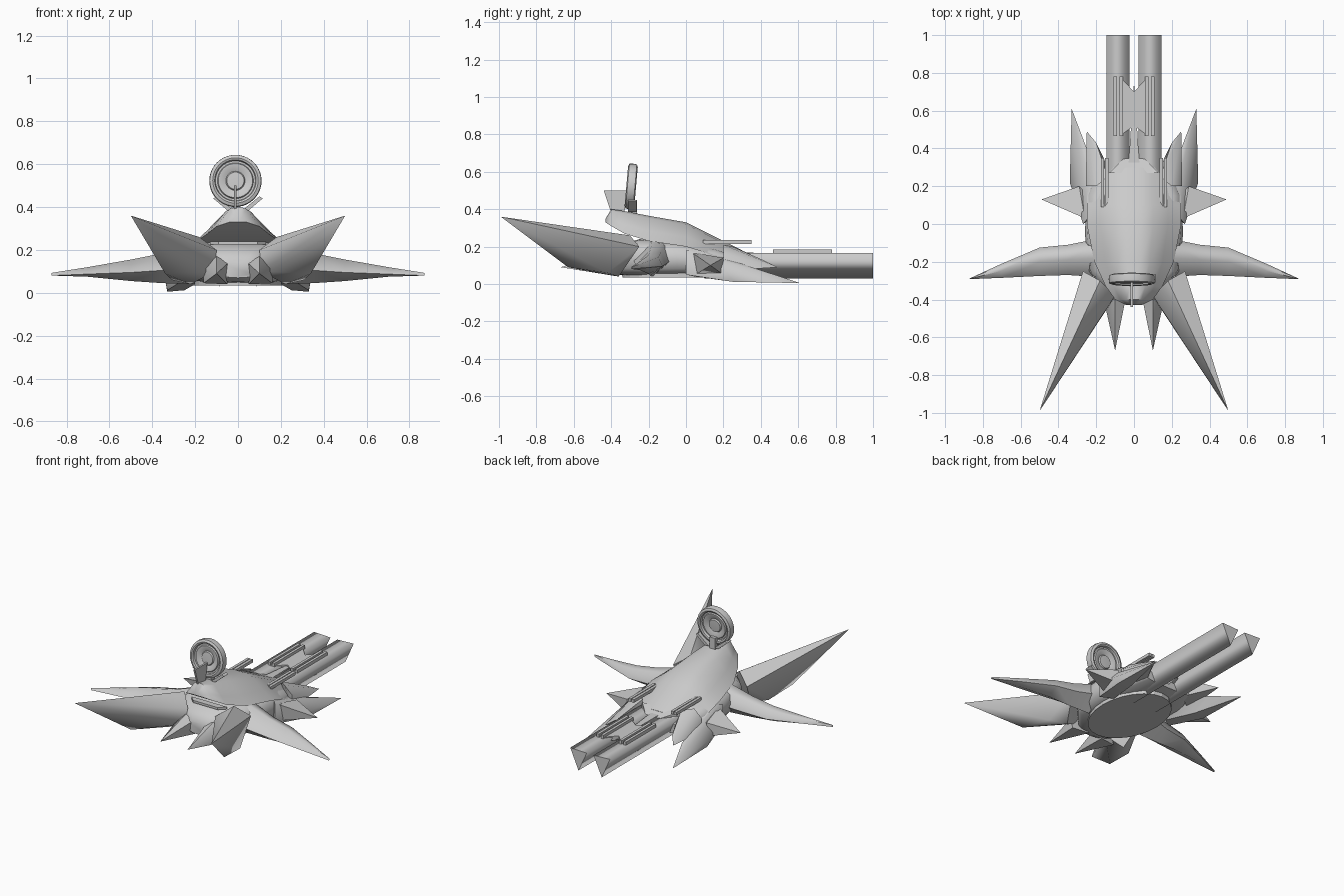
import bpy, bmesh, math
from mathutils import Matrix, Vector

cube = bpy.data.objects.get("Cube")
if cube:
    bpy.data.objects.remove(cube, do_unlink=True)

grey = bpy.data.materials.new("hull_grey")
grey.use_nodes = True
colour = (0.6, 0.6, 0.6, 1)
grey.diffuse_color = colour
grey.node_tree.nodes["Principled BSDF"].inputs["Base Color"].default_value = colour


def finish(name, bm, angle=40):
    bmesh.ops.recalc_face_normals(bm, faces=bm.faces)
    mesh = bpy.data.meshes.new(name)
    bm.to_mesh(mesh)
    bm.free()
    mesh.materials.append(grey)
    obj = bpy.data.objects.new(name, mesh)
    bpy.context.collection.objects.link(obj)
    bpy.ops.object.select_all(action='DESELECT')
    obj.select_set(True)
    bpy.context.view_layer.objects.active = obj
    if angle:
        bpy.ops.object.shade_smooth_by_angle(angle=math.radians(angle))
    return obj


def loft(name, rings, angle=40):
    """Skin a list of equal-length closed rings and cap both ends."""
    bm = bmesh.new()
    rows = [[bm.verts.new(p) for p in ring] for ring in rings]
    n = len(rows[0])
    for a, b in zip(rows, rows[1:]):
        for i in range(n):
            j = (i + 1) % n
            bm.faces.new((a[i], a[j], b[j], b[i]))
    bm.faces.new(rows[0])
    bm.faces.new(rows[-1])
    return finish(name, bm, angle)


def hull(name, points, angle=40):
    """Faceted solid wrapped round a few corner points."""
    bm = bmesh.new()
    verts = [bm.verts.new(p) for p in points]
    out = bmesh.ops.convex_hull(bm, input=verts)
    loose = {v for v in out["geom_interior"] if isinstance(v, bmesh.types.BMVert)}
    bmesh.ops.delete(bm, geom=list(loose), context='VERTS')
    return finish(name, bm, angle)


def plate(name, outline, low, high):
    return loft(name, [[(x, y, z) for x, y in outline] for z in (low, high)], 0)


def box(name, x, y, z):
    return plate(name, [(x[0], y[0]), (x[1], y[0]), (x[1], y[1]), (x[0], y[1])], *z)


def flip(points, s):
    return [(s * x, y, z) for x, y, z in points]


# Upper shell: sloping cover with a raised nose
SHELL = [(-1, 0), (-.72, .4), (-.4, .9), (-.15, 1), (.15, 1), (.4, .9), (.72, .4), (1, 0)]
stations = [(-.43, .04, .35, .33), (-.40, .10, .40, .31), (-.33, .15, .39, .27),
            (-.20, .21, .365, .23), (0, .25, .33, .2), (.1, .25, .28, .17),
            (.3, .24, .18, .09)]
loft("upper_shell", [[(u * w, y, base + v * (top - base)) for u, v in SHELL]
                     for y, w, top, base in stations], 50)

# Lower hull: rounded belly
stations = [(-.42, .07, .15, .07), (-.38, .12, .20, .05), (-.25, .24, .24, .04),
            (-.05, .26, .23, .04), (.15, .25, .2, .045), (.32, .18, .14, .07)]
rings = []
for y, w, top, low in stations:
    ring = []
    for k in range(16):
        a = math.tau * k / 16
        c, s = math.cos(a), math.sin(a)
        ring.append((w * math.copysign(abs(c) ** .6, c), y,
                     (top + low) / 2 + (top - low) / 2 * math.copysign(abs(s) ** .6, s)))
    rings.append(ring)
loft("lower_hull", rings, 50)

# Oval belly plate
plate("belly_plate", [(.21 * math.cos(math.tau * k / 24), -.04 + .3 * math.sin(math.tau * k / 24))
                      for k in range(24)], .035, .06)

# Lip under the nose
plate("nose_lip", [(-.13, -.3), (-.09, -.34), (.09, -.34), (.13, -.3)], .225, .24)

# Middle point of the shell's rear edge
hull("rear_centre_point", [(0, .4, .14), (-.13, .27, .19), (.13, .27, .19),
                           (-.13, .27, .1), (.13, .27, .1)])

for s, side in ((1, "left"), (-1, "right")):
    # Long raised front spikes
    hull(side + "_front_spike", flip([
        (.5, -.99, .36), (.18, -.3, .26), (.1, -.38, .2), (.11, -.4, .1),
        (.34, -.63, .09), (.27, -.25, .2), (.22, -.36, .04), (.31, -.42, .06)], s), 60)
    # Small spikes below the nose
    hull(side + "_small_spike", flip([
        (.1, -.67, .09), (.045, -.4, .14), (.1, -.4, .17), (.16, -.4, .12),
        (.16, -.38, .045), (.05, -.36, .04)], s), 60)
    # Swept side wings
    rings = []
    for x, front, back, top, low in ((.2, -.28, -.08, .23, .04), (.35, -.27, -.11, .185, .045),
                                     (.5, -.275, -.125, .155, .055), (.7, -.285, -.21, .12, .075),
                                     (.87, -.292, -.288, .093, .088)):
        mid, zmid = (front + back) / 2, (top + low) / 2
        rings.append(flip([(x, front, zmid - .01), (x, mid, low), (x, back, zmid - .01),
                           (x, back * .7 + mid * .3, top * .8 + zmid * .2), (x, mid, top)], s))
    loft(side + "_wing", rings, 60)
    # Short side thorns
    hull(side + "_side_thorn", flip([
        (.49, .13, .1), (.26, .03, .17), (.29, .2, .14), (.26, .05, .05), (.29, .2, .05),
        (.2, .1, .1)], s), 50)
    # Low rear spikes
    hull(side + "_rear_spike", flip([
        (.33, .61, .005), (.34, .22, .06), (.27, 0, .18), (.2, .08, .18), (.2, .05, .04),
        (.27, 0, .05), (.25, .4, .07), (.33, .25, .012), (.25, .27, .012)], s), 60)
    # Points at the rear corners of the shell
    hull(side + "_shell_point", flip([
        (.25, .49, .09), (.14, .25, .2), (.2, .2, .21), (.255, .2, .16), (.255, .2, .07),
        (.14, .28, .08), (.16, .35, .13), (.2, .43, .12)], s), 50)
    # Rear barrels: three-sided prisms
    barrel = loft(side + "_barrel", [[(s * .025, y, .16), (s * .145, y, .165), (s * .085, y, .03)]
                                     for y in (.1, 1)], 0)
    for face in barrel.data.polygons:
        face.use_smooth = abs(face.normal.y) < .5
    # Thin rails over the barrels and shell
    for i, x in enumerate((.058, .09)):
        box(f"{side}_barrel_rail_{i + 1}", sorted((s * x, s * (x + .018))), (.465, .78), (.155, .185))
    for i, x in enumerate((.135, .158)):
        box(f"{side}_shell_rail_{i + 1}", sorted((s * x, s * (x + .018))),
            (.06 + .03 * i, .35), (.215, .235))
    # Angled brackets holding the dish
    hull(side + "_dish_bracket", flip([(x, y, z) for y in (-.31, -.265)
         for x, z in ((.02, .385), (.05, .385), (.115, .44), (.1, .45))], s), 0)

# Bow-tie bridge between the barrels
for s, side in ((1, "left"), (-1, "right")):
    plate(side + "_barrel_bridge", [(0, .52), (s * .085, .46), (s * .075, .78), (0, .7)], .14, .167)
hull("centre_needle", [(0, .75, .15), (-.03, .3, .17), (.03, .3, .17), (0, .3, .09)])

# Round dish, turned from a profile
profile = [(.122, 0), (.12, .02), (.106, .026), (.097, .022), (.093, .008), (.084, .008),
           (.08, .016), (.073, .016), (.045, .004), (.04, .012), (0, .014)]
bm = bmesh.new()
for side in (1, -1):
    verts = [bm.verts.new((r, side * d, 0)) for r, d in profile]
    edges = [bm.edges.new(pair) for pair in zip(verts, verts[1:])]
    bmesh.ops.spin(bm, geom=verts + edges, cent=(0, 0, 0), axis=(0, 1, 0),
                   angle=math.tau, steps=40, use_duplicate=False)
bmesh.ops.remove_doubles(bm, verts=bm.verts, dist=.0005)
bmesh.ops.transform(bm, verts=bm.verts, matrix=Matrix.Translation((-.012, -.293, .522))
                    @ Matrix.Rotation(math.radians(-5), 4, 'X'))
finish("dish", bm, 35)

# Upright fin before the dish and its post
loft("dish_fin", [[(x, y, z) for y, z in ((-.44, .5), (-.31, .5), (-.33, .38), (-.4, .38))]
                  for x in (-.018, -.006)], 0)
box("dish_post", (-.03, .01), (-.295, -.262), (.35, .45))
